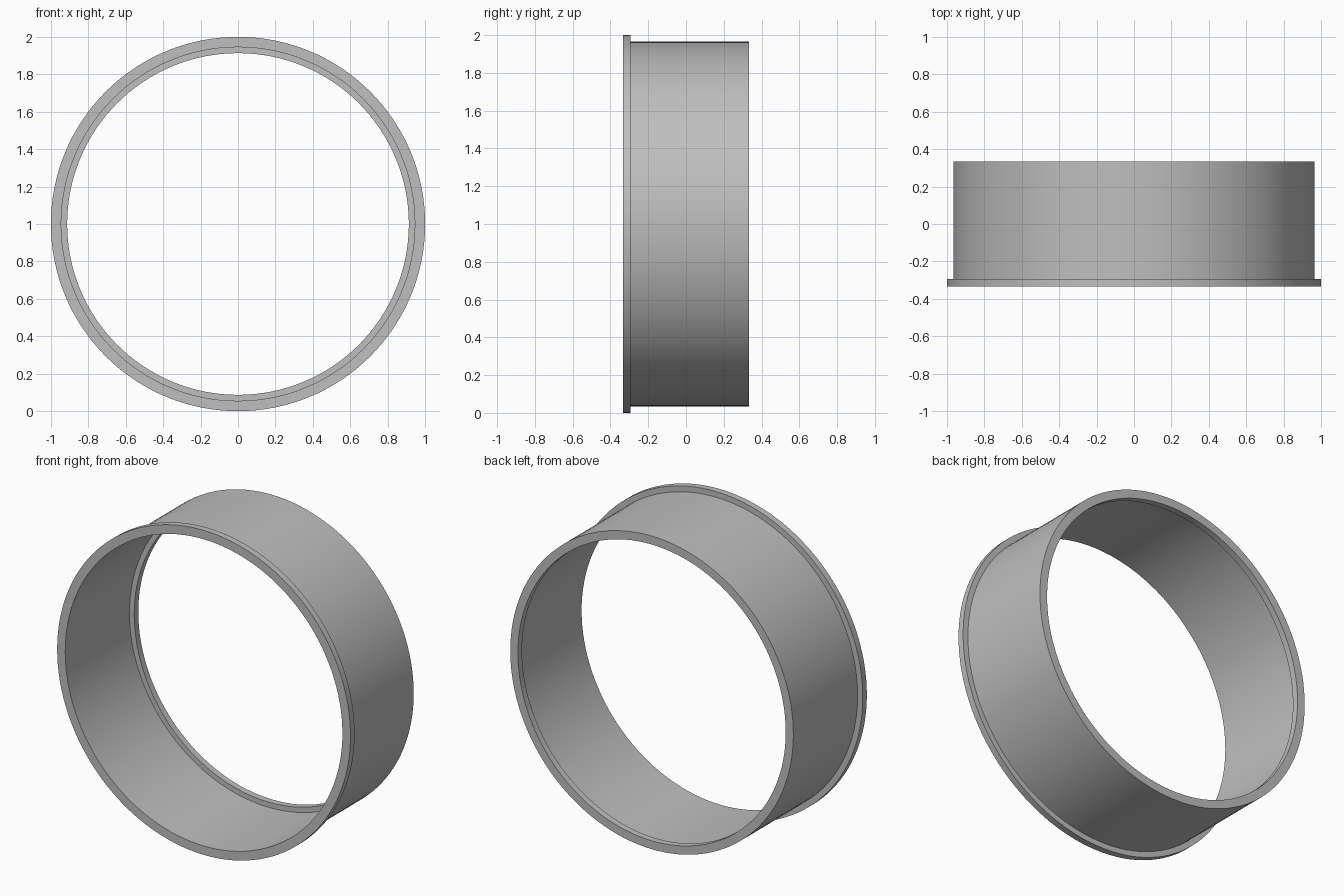
import bpy, bmesh, math
from mathutils import Matrix, Vector

cube = bpy.data.objects.get("Cube")
if cube:
    bpy.data.objects.remove(cube, do_unlink=True)

SEGMENTS = 128

grey = bpy.data.materials.new("plain_grey")
grey.use_nodes = True
colour = (0.52, 0.52, 0.52, 1)
grey.diffuse_color = colour
grey.node_tree.nodes["Principled BSDF"].inputs["Base Color"].default_value = colour


def lathe(name, profile):
    """Revolve a closed (radius, y) profile around the y axis through z = 1."""
    bm = bmesh.new()
    verts = [bm.verts.new((r, y, 0)) for r, y in profile]
    edges = [bm.edges.new((a, b)) for a, b in zip(verts, verts[1:] + verts[:1])]
    bmesh.ops.spin(bm, geom=verts + edges, cent=(0, 0, 0), axis=(0, 1, 0),
                   angle=math.tau, steps=SEGMENTS, use_merge=True)
    bmesh.ops.remove_doubles(bm, verts=bm.verts[:], dist=1e-5)
    bmesh.ops.recalc_face_normals(bm, faces=bm.faces[:])
    bm.transform(Matrix.Translation(Vector((0, 0, 1))))
    mesh = bpy.data.meshes.new(name)
    bm.to_mesh(mesh)
    bm.free()
    mesh.materials.append(grey)
    obj = bpy.data.objects.new(name, mesh)
    bpy.context.collection.objects.link(obj)
    bpy.ops.object.select_all(action="DESELECT")
    obj.select_set(True)
    bpy.context.view_layer.objects.active = obj
    bpy.ops.object.shade_smooth_by_angle(angle=math.radians(30))
    return obj


# Thin sleeve with an outer flange at the front and an inner lip at the back
FRONT, BACK, RIM = -0.333, 0.333, 0.04
FLANGE, OUTER, INNER, LIP = 1.0, 0.965, 0.945, 0.913
lathe("flanged_sleeve", [
    (INNER, FRONT), (FLANGE, FRONT), (FLANGE, FRONT + RIM), (OUTER, FRONT + RIM),
    (OUTER, BACK), (LIP, BACK), (LIP, BACK - RIM), (INNER, BACK - RIM),
])
